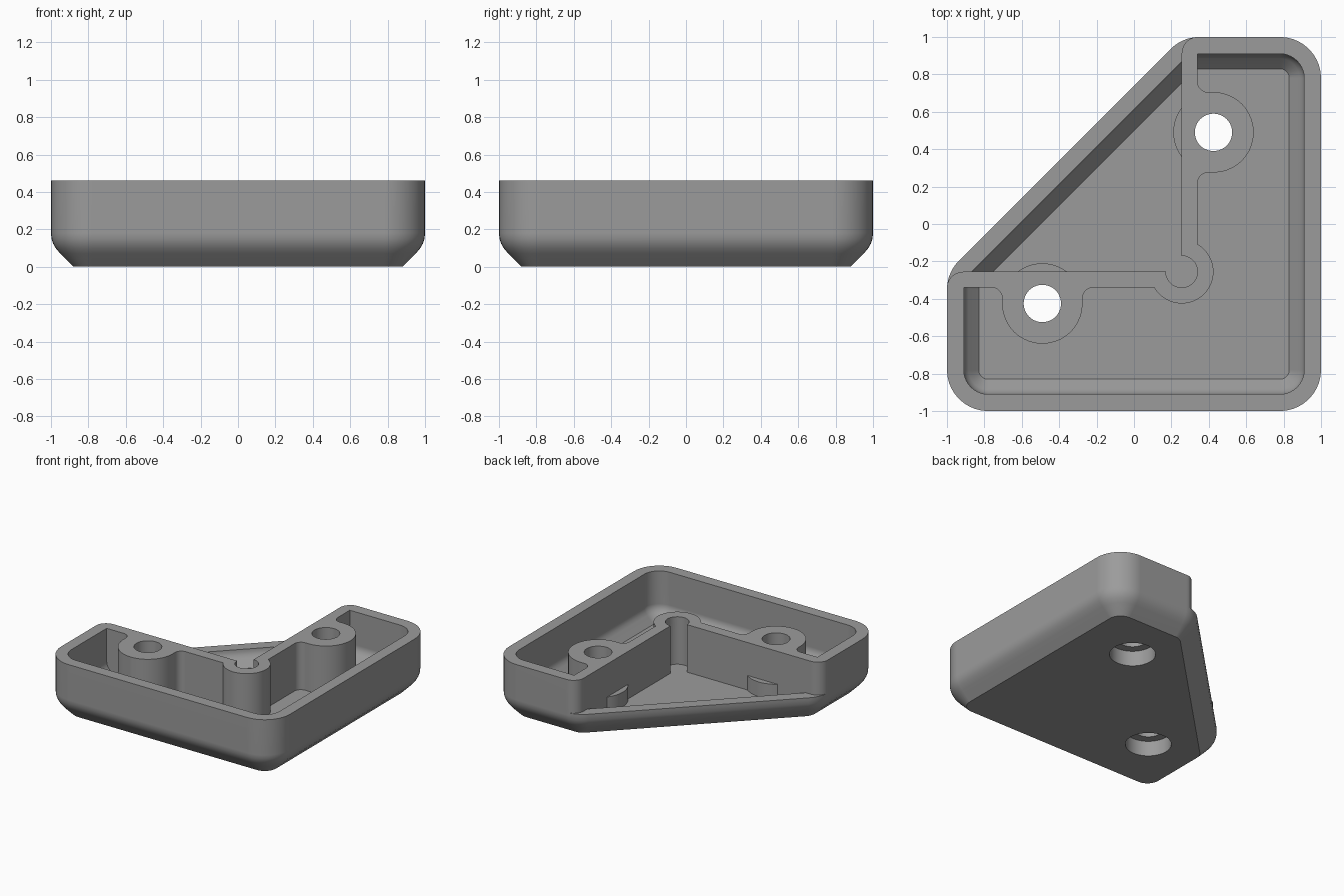
import bpy, bmesh, math
from mathutils import Vector

if "Cube" in bpy.data.objects:
    bpy.data.objects.remove(bpy.data.objects["Cube"])

TOP, RIM = 0.46, 0.20            # tall wall height, low diagonal rim height
WALL_IN, WALL_OUT = 0.255, 0.34  # two sides of the inner L-shaped wall
HOLE = (0.425, 0.49)
BOSS_R = 0.215


def mirror(p):
    """Mirror across the diagonal y = -x."""
    return (-p[1], -p[0])


def arc(c, r, a0, a1, n=10):
    return [(c[0] + r * math.cos(math.radians(a0 + (a1 - a0) * i / n)),
             c[1] + r * math.sin(math.radians(a0 + (a1 - a0) * i / n))) for i in range(n + 1)]


def fillet(pts, n=10):
    """Open path of (x, y, radius) with right-angled corners rounded."""
    out = []
    for i, (x, y, r) in enumerate(pts):
        if r == 0:
            out.append((x, y))
            continue
        p = Vector((x, y))
        a = (Vector(pts[i - 1][:2]) - p).normalized() * r
        b = (Vector(pts[i + 1][:2]) - p).normalized() * r
        for k in range(n + 1):
            t = math.pi / 2 * k / n
            out.append(tuple(p + a * (1 - math.sin(t)) + b * (1 - math.cos(t))))
    return out


def loft(name, rings):
    """Solid through matching rings of (points, z)."""
    bm = bmesh.new()
    loops = [[bm.verts.new((x, y, z)) for x, y in pts] for pts, z in rings]
    n = len(loops[0])
    for lo, hi in zip(loops, loops[1:]):
        for i in range(n):
            bm.faces.new((lo[i], lo[(i + 1) % n], hi[(i + 1) % n], hi[i]))
    bm.faces.new(loops[0][::-1])
    bm.faces.new(loops[-1])
    bmesh.ops.recalc_face_normals(bm, faces=bm.faces[:])
    me = bpy.data.meshes.new(name)
    bm.to_mesh(me)
    bm.free()
    ob = bpy.data.objects.new(name, me)
    bpy.context.collection.objects.link(ob)
    return ob


def prism(name, pts, z0, z1):
    return loft(name, [(pts, z0), (pts, z1)])


def cut(target, cutter):
    """Subtract cutter from target, then discard the cutter."""
    mod = target.modifiers.new("cut", 'BOOLEAN')
    mod.operation, mod.solver, mod.object = 'DIFFERENCE', 'EXACT', cutter
    bpy.context.view_layer.update()
    dg = bpy.context.evaluated_depsgraph_get()
    me = bpy.data.meshes.new_from_object(target.evaluated_get(dg))
    target.modifiers.clear()
    target.data = me
    bpy.data.objects.remove(cutter)


def outline(inset):
    """Rounded five-sided footprint, moved inwards."""
    corners = [((-0.78, -0.78), 180, 270), ((0.78, -0.78), 270, 360), ((0.78, 0.78), 0, 90),
               ((0.351, 0.78), 90, 135), ((-0.78, -0.351), 135, 180)]
    return [p for c, a, b in corners for p in arc(c, 0.22 - inset, a, b)]


# Outer body with a softened lower chamfer
foot = loft("corner_foot", [(outline(i), z) for i, z in (
    (0.12, 0), (0.05, 0.07), (0.027, 0.097), (0.012, 0.123), (0.003, 0.15), (0, 0.18), (0, TOP))])

# Hollow interior, following the outer shape
cavity = loft("cavity", [(outline(i), z) for i, z in (
    (0.17, 0.085), (0.115, 0.14), (0.1, 0.16), (0.092, 0.18), (0.09, 0.2), (0.09, 0.7))])

# Inner L-shaped wall with screw bosses and a round corner relief
hx, hy = HOLE
corner = (WALL_IN, -WALL_IN)
pocket_side = fillet([
    (WALL_OUT, 1.2, 0), (WALL_OUT, hy + BOSS_R, 0.055),
    (hx + BOSS_R, hy + BOSS_R, BOSS_R - 0.0005), (hx + BOSS_R, hy - BOSS_R, BOSS_R - 0.0005),
    (WALL_OUT, hy - BOSS_R, 0.055), (WALL_OUT, 0, 0)])
pocket_side += arc(corner, 0.17, 60, -45, 14)
open_side = [(WALL_IN, 1.2)] + arc(corner, 0.085, 90, -45, 12)
wall = (pocket_side + [mirror(p) for p in pocket_side[-2::-1]]
        + [mirror(p) for p in open_side] + open_side[-2::-1])
cut(cavity, prism("wall", wall, -0.1, 1.0))

# Low part of each boss, on the open side of the wall
boss = arc(HOLE, BOSS_R, 110, 250, 20)
cut(cavity, prism("low_boss", boss, -0.1, RIM))
cut(cavity, prism("low_boss", [mirror(p) for p in boss], -0.1, RIM))
cut(foot, cavity)

# Drop the diagonal side to the low rim height, rounding the wall ends
end = [(WALL_IN, 0.0)] + arc((0.345, 0.911), 0.09, 180, 90) + [(0.345, 1.3)]
relief = arc(corner, 0.085, 90, -45, 12)
low_cut = (end + [(-1.3, 1.3)] + [mirror(p) for p in end[::-1]]
           + [mirror(p) for p in relief] + relief[-2::-1])
cut(foot, prism("low_cut", low_cut, RIM, 1.0))

# Screw holes with wide recesses underneath
for c in (HOLE, mirror(HOLE)):
    cut(foot, prism("screw_hole", arc(c, 0.1, 0, 360, 40)[:-1], -0.2, 1.0))
    cut(foot, prism("recess", arc(c, 0.165, 0, 360, 40)[:-1], -0.2, 0.12))

# Material and shading
mat = bpy.data.materials.new("grey_plastic")
mat.diffuse_color = (0.33, 0.33, 0.33, 1)
mat.use_nodes = True
mat.node_tree.nodes["Principled BSDF"].inputs["Base Color"].default_value = mat.diffuse_color
foot.data.materials.clear()
foot.data.materials.append(mat)
for poly in foot.data.polygons:
    poly.material_index = 0
bpy.context.view_layer.objects.active = foot
foot.select_set(True)
bpy.ops.object.shade_smooth_by_angle(angle=math.radians(30))
weighted = foot.modifiers.new("weighted_normals", 'WEIGHTED_NORMAL')
weighted.keep_sharp = True
